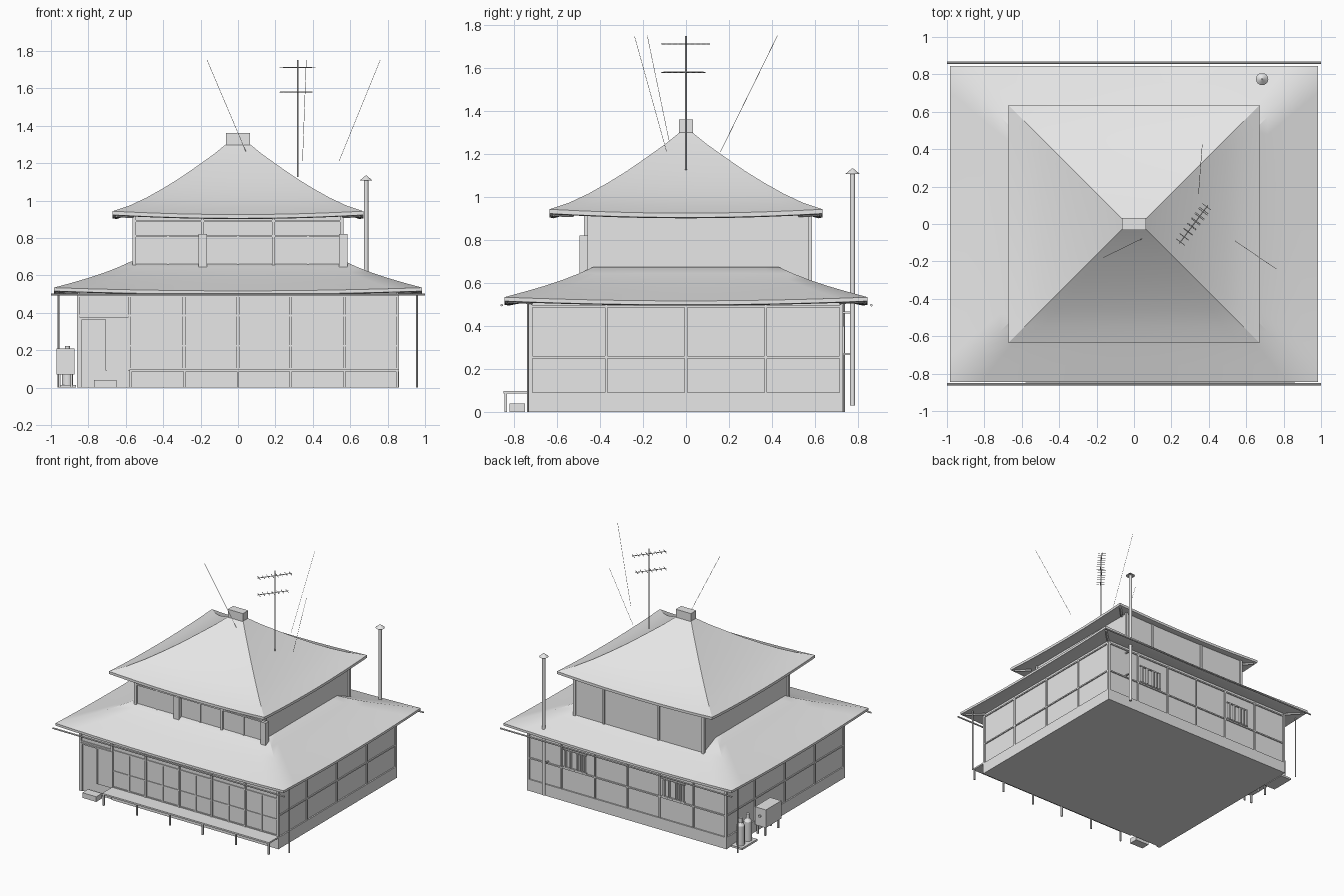
import bpy, bmesh, math
from mathutils import Vector

if "Cube" in bpy.data.objects:
    bpy.data.objects.remove(bpy.data.objects["Cube"])

grey = bpy.data.materials.new("plain_grey")
grey.diffuse_color = (0.8, 0.8, 0.8, 1)
grey.use_nodes = True
grey.node_tree.nodes["Principled BSDF"].inputs["Base Color"].default_value = grey.diffuse_color


def finish(name, bm):
    bmesh.ops.recalc_face_normals(bm, faces=bm.faces)
    me = bpy.data.meshes.new(name)
    bm.to_mesh(me)
    bm.free()
    me.materials.append(grey)
    ob = bpy.data.objects.new(name, me)
    bpy.context.collection.objects.link(ob)
    return ob


def smooth(ob):
    bpy.ops.object.select_all(action='DESELECT')
    ob.select_set(True)
    bpy.context.view_layer.objects.active = ob
    bpy.ops.object.shade_smooth_by_angle(angle=math.radians(30))


def boxes(name, items):
    """Each item is (x0, x1, y0, y1, z0, z1)."""
    bm = bmesh.new()
    for x0, x1, y0, y1, z0, z1 in items:
        vs = bmesh.ops.create_cube(bm, size=1)["verts"]
        for v in vs:
            v.co = Vector((x0 + (v.co.x + .5) * (x1 - x0),
                           y0 + (v.co.y + .5) * (y1 - y0),
                           z0 + (v.co.z + .5) * (z1 - z0)))
    return finish(name, bm)


def rods(name, items, sides=8):
    """Each item is (start, end, start radius, end radius)."""
    bm = bmesh.new()
    for a, b, r0, r1 in items:
        a, b = Vector(a), Vector(b)
        vs = bmesh.ops.create_cone(bm, cap_ends=True, segments=sides, radius1=r0,
                                   radius2=r1, depth=(b - a).length)["verts"]
        q = (b - a).to_track_quat('Z', 'Y')
        for v in vs:
            v.co = q @ v.co + (a + b) / 2
    ob = finish(name, bm)
    if sides >= 8:
        smooth(ob)
    return ob


def hip_roof(name, hx, hy, profile, lift, thick, soffit, n=12):
    """Concave hip roof from (inset, height) rings, eaves lifted at corners."""
    dmax = profile[-1][0]
    rings = [(soffit[0], soffit[1], 0), (0.02, profile[0][1] - thick, lift),
             (0, profile[0][1] - thick + 0.004, lift)]
    rings += [(d, z, lift * (1 - d / dmax) ** 2) for d, z in profile]
    bm = bmesh.new()
    loops = []
    for d, z, up in rings:
        a, b = hx - d, hy - d
        corners = [(-a, -b), (a, -b), (a, b), (-a, b)]
        loop = []
        for i in range(4):
            p, q = Vector(corners[i]), Vector(corners[(i + 1) % 4])
            for k in range(n):
                t = k / n
                xy = p.lerp(q, t)
                loop.append(bm.verts.new((xy.x, xy.y, z + up * (2 * t - 1) ** 2)))
        loops.append(loop)
    m = 4 * n
    for lo, hi in zip(loops, loops[1:]):
        for i in range(m):
            bm.faces.new((lo[i], lo[(i + 1) % m], hi[(i + 1) % m], hi[i]))
    bm.faces.new(loops[-1])
    bm.faces.new(loops[0][::-1])
    smooth(finish(name, bm))


# Storeys and plinth
boxes("lower_walls", [(-.85, .85, -.72, .72, 0, .52)])
boxes("upper_walls", [(-.555, .555, -.462, .577, .55, .92)])
boxes("plinth", [(-.86, .86, -.705, .73, 0, .09), (-.86, -.845, -.73, .73, 0, .09),
                 (-.58, .86, -.73, .73, 0, .09)])

# Roofs
hip_roof("lower_roof", .985, .845,
         [(0, .517), (.09, .548), (.18, .579), (.27, .612), (.35, .645), (.415, .675)],
         .017, .022, (.125, .515))
hip_roof("upper_roof", .67, .635,
         [(0, .925), (.09, .960), (.18, 1.006), (.27, 1.060), (.36, 1.118),
          (.45, 1.182), (.54, 1.247), (.605, 1.300)],
         .018, .024, (.1, .925))
boxes("roof_cap", [(-.065, .065, -.033, .033, 1.295, 1.36)])

# Hip rafters under the eave corners
rods("hip_rafters", [((sx * (hx - d), sy * (hy - d), z), (sx * (hx - .02), sy * (hy - .02), z + .002),
                      .009, .009)
                     for hx, hy, z, d in ((.985, .845, .512, .13), (.67, .635, .916, .11))
                     for sx in (-1, 1) for sy in (-1, 1)], 4)

# Lower storey timber posts and rails
f, s, b = -.73, .86, .73
frame = [(sx * .853 - .008, sx * .853 + .008, sy * .723 - .008, sy * .723 + .008, 0, .5)
         for sx in (-1, 1) for sy in (-1, 1)]
for x in (-.58, -.29, 0, .28, .57):
    frame.append((x - .008, x + .008, f, f + .02, .09, .5))
for z in (.38, .485):
    frame.append((-.85, .85, f + .003, f + .02, z, z + .01))
for sx in (-1, 1):
    x0, x1 = sorted((sx * .84, sx * (s - .002)))
    for y in (-.37, 0, .37):
        frame.append((x0, x1, y - .006, y + .006, .09, .5))
    for z in (.25, .485):
        frame.append((x0, x1, -.72, .72, z, z + .01))
for x in (-.57, -.28, 0, .28, .57):
    frame.append((x - .006, x + .006, b - .02, b - .002, .09, .5))
for z in (.25, .485):
    frame.append((-.85, .85, b - .02, b - .002, z, z + .01))
boxes("lower_frame", frame)

# Sliding doors behind the front posts
doors = []
for x0, x1 in ((-.572, -.298), (-.282, -.008), (.008, .272), (.288, .562), (.578, .845)):
    mid = (x0 + x1) / 2
    doors += [(mid - .006, mid + .006, -.727, -.71, .09, .38),
              (x0, x1, -.725, -.71, .09, .105), (x0, x1, -.725, -.71, .22, .228)]
boxes("sliding_doors", doors)

# Entrance
boxes("entrance_door", [(-.70, -.588, -.728, -.71, .09, .365)])
boxes("entrance_frame", [(-.845, -.58, -.731, -.71, .365, .375),
                         (-.708, -.70, -.731, -.71, .09, .37),
                         (-.845, -.835, -.731, -.71, 0, .37)])
boxes("entrance_step", [(-.77, -.65, -.82, -.75, 0, .04)])

# Veranda
boxes("veranda_deck", [(-.58, .86, -.848, -.725, .085, .097)])
boxes("veranda_legs", [(x - .006, x + .006, -.845, -.833, 0, .088)
                       for x in (-.573, -.285, 0, .282, .57, .852)])

# Upper storey posts, sill and lintel
upper = [(sx * .555 - .01, sx * .555 + .01, y - .01, y + .01, .56, .92)
         for sx in (-1, 1) for y in (-.465, .577)]
upper += [(x - .008, x + .008, -.475, -.455, .64, .92) for x in (-.19, .19)]
upper += [(x - .008, x + .008, .57, .585, .58, .92) for x in (-.17, .305)]
upper += [(-.555, .555, -.472, -.455, z, z + .01) for z in (.645, .805, .885)]
upper += [(x - .005, x + .005, -.467, -.455, .65, .81) for x in (-.375, 0, .375)]
boxes("upper_frame", upper)
boxes("shutter_boxes", [(-.21, -.165, -.495, -.46, .645, .82),
                        (.54, .585, -.495, -.455, .645, .82)])

# Rear window grilles
grille = []
for c in (.45, -.40):
    grille += [(c - .1, c + .1, .715, .731, z, z + .008) for z in (.262, .40)]
    grille += [(c + o - .005, c + o + .005, .715, .738, .27, .40)
               for o in (-.085, -.055, -.025, .035, .08)]
boxes("window_grilles", grille)

# Gutters and downpipes
rods("gutters", [((-1, y, .497), (1, y, .497), .006, .006) for y in (-.857, .862)])
rods("downpipes", [((x, y, 0), (x, y, .505), .005, .005)
                   for x, y in ((.957, -.735), (-.96, .735))])

# Flue pipe with conical cowl
fx, fy = .685, .775
rods("flue", [((fx, fy, .03), (fx, fy, 1.11), .012, .012),
              ((fx, fy, 1.108), (fx, fy, 1.133), .033, .003)], 16)
boxes("flue_brackets", [(fx - .005, fx + .005, .72, fy, z - .004, z + .004) for z in (.27, .463)])

# Aerial: mast, two booms and short cross elements
mast = [((.32, 0, 1.125), (.32, 0, 1.75), .004, .004)]
along = Vector((.6, .8, 0))
across = Vector((.8, -.6, 0))
for z, t0, t1, n in ((1.712, -.13, .125, 8), (1.58, -.13, .1, 7)):
    c = Vector((.32, 0, z))
    mast.append((c + along * t0, c + along * t1, .003, .003))
    for i in range(n):
        p = c + along * (t0 + .01 + (t1 - t0 - .02) * i / (n - 1))
        mast.append((p - across * .03, p + across * .03, .002, .002))
rods("aerial", mast, 6)

# Stay wires
rods("stay_wires", [((.06, -.07, 1.22), (-.165, -.18, 1.75), .0012, .0012),
                    ((.345, .16, 1.21), (.365, .425, 1.75), .0012, .0012),
                    ((.54, -.09, 1.21), (.76, -.24, 1.75), .0012, .0012)], 4)

# Water heater on legs, beside the left wall
boxes("heater", [(-.97, -.875, .21, .40, .07, .21)])
boxes("heater_legs", [(x - .006, x + .006, y - .006, y + .006, 0, .072)
                      for x in (-.955, -.89) for y in (.225, .385)])
rods("heater_valve", [((-.92, .39, .15), (-.92, .412, .15), .01, .01)])

# Gas bottles on a slab
boxes("bottle_slab", [(-.96, -.865, .49, .68, 0, .015)])
bottles = []
for y in (.54, .63):
    x = -.912
    bottles += [((x, y, .012), (x, y, .165), .03, .03), ((x, y, .165), (x, y, .188), .03, .015),
                ((x, y, .185), (x, y, .222), .013, .013)]
rods("gas_bottles", bottles, 14)
